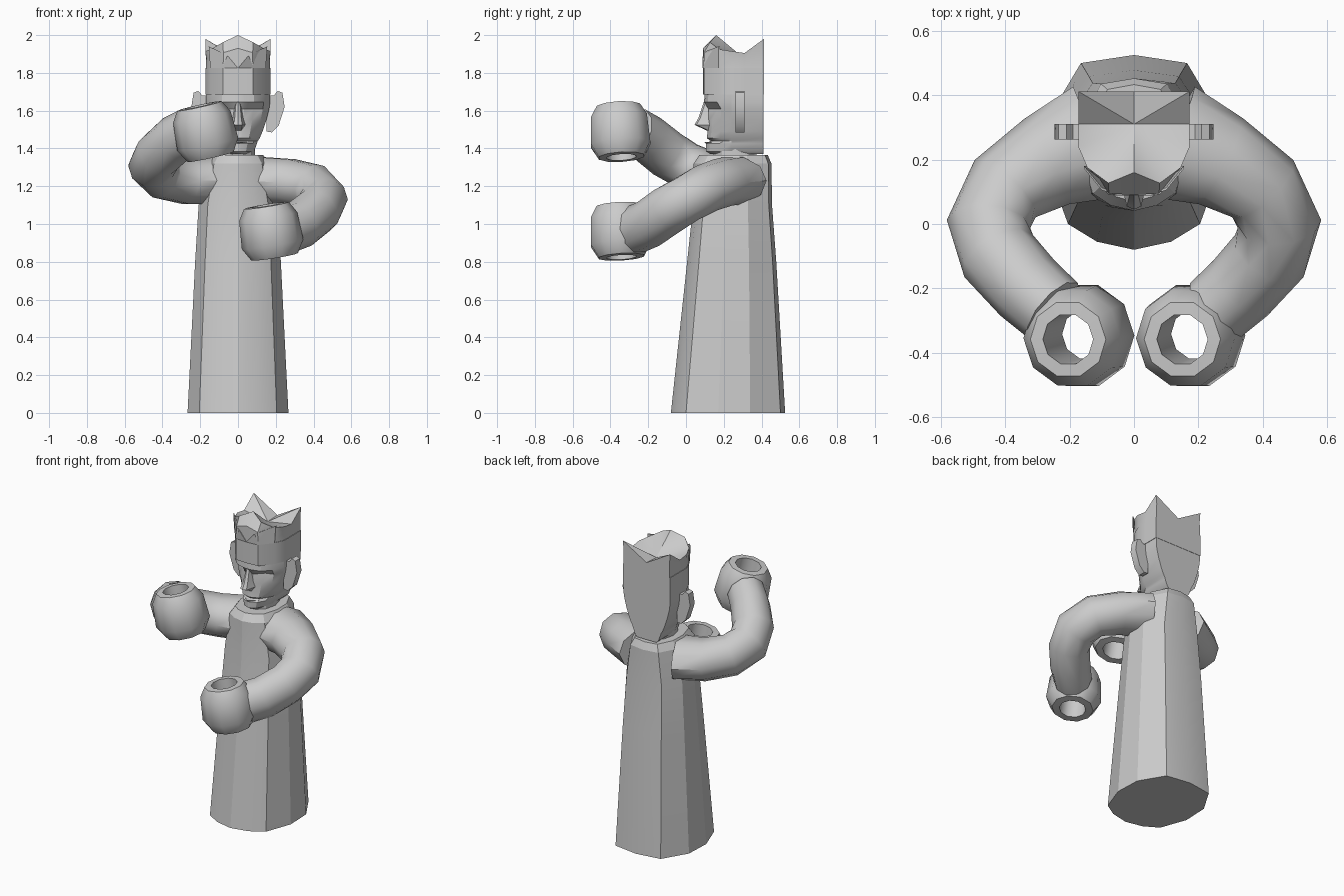
import bpy, bmesh, math
from mathutils import Vector

cube = bpy.data.objects.get("Cube")
if cube:
    bpy.data.objects.remove(cube, do_unlink=True)

grey = bpy.data.materials.new("plain grey")
grey.use_nodes = True
tone = (0.6, 0.6, 0.6, 1)
grey.diffuse_color = tone
grey.node_tree.nodes["Principled BSDF"].inputs["Base Color"].default_value = tone


def finish(bm, name, angle=30):
    bmesh.ops.recalc_face_normals(bm, faces=bm.faces)
    mesh = bpy.data.meshes.new(name)
    bm.to_mesh(mesh)
    bm.free()
    mesh.materials.append(grey)
    obj = bpy.data.objects.new(name, mesh)
    bpy.context.collection.objects.link(obj)
    bpy.ops.object.select_all(action='DESELECT')
    obj.select_set(True)
    bpy.context.view_layer.objects.active = obj
    bpy.ops.object.shade_smooth_by_angle(angle=math.radians(angle))
    return obj


def loft(name, rings, angle=30, caps=True, closed=False):
    """Skin a list of equally long closed rings."""
    bm = bmesh.new()
    vs = [[bm.verts.new(p) for p in ring] for ring in rings]
    pairs = list(zip(vs, vs[1:])) + ([(vs[-1], vs[0])] if closed else [])
    for a, b in pairs:
        for i in range(len(a)):
            j = (i + 1) % len(a)
            bm.faces.new((a[i], a[j], b[j], b[i]))
    if caps:
        bm.faces.new(vs[0])
        bm.faces.new(vs[-1])
    return finish(bm, name, angle)


def mirrored(half):
    """Complete a half outline that starts and ends on the centre line."""
    return half + [(-x, y) for x, y in half[-2:0:-1]]


# Robe: faceted, tapering from hem to shoulders
hem = mirrored([(0, -.30), (.115, -.275), (.205, -.22), (.267, -.05),
                (.26, .12), (.165, .28), (0, .305)])
robe = []
for z, sx, sy, cy in ((0, 1, 1, .22), (.8, .85, .78, .24), (1.1, .78, .69, .245),
                      (1.32, .62, .68, .245), (1.365, .5, .6, .25)):
    robe.append([(x * sx, cy + y * sy, z) for x, y in hem])
loft("robe", robe, 20)

# Neck
loft("neck", [[(.09 * math.cos(t * math.pi / 5), .26 + .12 * math.sin(t * math.pi / 5), z)
               for t in range(10)] for z in (1.34, 1.43)])


# Arms: bent tubes sweeping round to the hands
def arm(name, side, heights):
    path = [(.12, .255), (.27, .195), (.40, .11), (.452, 0), (.42, -.10), (.33, -.20), (.25, -.27)]
    wide = (.185, .15, .13, .13, .125, .12, .115)
    pts = [Vector((side * x, y, z)) for (x, y), z in zip(path, heights)]
    rings = []
    for i, p in enumerate(pts):
        d = (pts[min(i + 1, 6)] - pts[max(i - 1, 0)]).normalized()
        across = d.cross(Vector((0, 0, 1))).normalized()
        up = across.cross(d)
        rings.append([p + across * wide[i] * math.cos(t * math.pi / 5)
                      + up * .13 * math.sin(t * math.pi / 5) for t in range(10)])
    loft(name, rings, 40)


arm("right_arm", -1, (1.23, 1.23, 1.26, 1.31, 1.37, 1.45, 1.49))
arm("left_arm", 1, (1.23, 1.22, 1.19, 1.13, 1.07, 1.0, .97))


# Hands: fists with a hole for a held rod
def hand(name, centre, axis):
    axis = Vector(axis).normalized()
    u = axis.cross(Vector((0, 1, 0))).normalized()
    v = axis.cross(u)
    rings = []
    for r, h in ((.08, .14), (.12, .138), (.155, .08), (.165, -.07), (.125, -.138), (.08, -.14)):
        rings.append([Vector(centre) + axis * h + r * (u * math.cos(t * math.pi / 5)
                      + v * math.sin(t * math.pi / 5)) for t in range(10)])
    loft(name, rings, 40, caps=False, closed=True)


hand("right_hand", (-.175, -.35, 1.49), (-.22, -.06, 1))
hand("left_hand", (.172, -.35, .962), (-.16, -.06, 1))

# Head: half-round front with a flat back; columns run from face to back
head = []
for z, w, f, eye in ((1.37, .07, .13, 0), (1.385, .085, .105, 0), (1.425, .10, .105, 0),
                     (1.44, .105, .13, 0), (1.455, .115, .11, 0), (1.49, .13, .115, 0),
                     (1.55, .15, .115, .005), (1.61, .165, .115, .035),
                     (1.645, .17, .095, 0), (1.70, .17, .10, 0)):
    half = [(0, f), (w * .2, f + .005), (w * .5, f + .02 + eye),
            (w * .8, f + .07), (w, .24), (w, .41), (0, .41)]
    head.append([(x, y, z) for x, y in mirrored(half)])
loft("head", head, 25)

# Nose and lips
loft("nose", [[(-w, .15, z), (-w * .5, f + .01, z), (0, f, z), (w * .5, f + .01, z), (w, .15, z)]
              for z, w, f in ((1.495, .035, .11), (1.525, .045, .045), (1.56, .035, .065),
                              (1.65, .02, .095))])
loft("lower_lip", [[(-w, .14, z), (0, f, z), (w, .14, z)]
                   for z, w, f in ((1.415, .04, .115), (1.435, .055, .095))])

# Ears: thin angular plates
for side, name in ((-1, "right_ear"), (1, "left_ear")):
    outline = [(.15, 1.68), (.19, 1.68), (.21, 1.705), (.235, 1.695), (.247, 1.62),
               (.215, 1.52), (.18, 1.485), (.15, 1.49)]
    loft(name, [[(side * x, y, z) for x, z in outline] for y in (.262, .31)])

# Headband
rim = mirrored([(0, .09), (.08, .095), (.145, .175), (.173, .24), (.173, .31), (.173, .412), (0, .412)])
loft("headband", [[(x, y, z) for x, y in rim] for z in (1.685, 1.825)], 40)

# Crown: front petal leaning back, two rear corner points, hollow top
bm = bmesh.new()
tops = [2.0, 1.962, 1.925, 1.915, 1.905, 1.98, 1.88]
tops += tops[-2:0:-1]
low = [bm.verts.new((x * .98, y, 1.825)) for x, y in rim]
mid = [bm.verts.new((x * .97, y, 1.825 + (t - 1.825) * .6)) for (x, y), t in zip(rim, tops)]
top = [bm.verts.new((x, y + max(0, t - 1.93) * (y < .2), t)) for (x, y), t in zip(rim, tops)]
hollow = bm.verts.new((0, .31, 1.875))
for i in range(len(low)):
    j = (i + 1) % len(low)
    bm.faces.new((low[i], low[j], mid[j], mid[i]))
    bm.faces.new((mid[i], mid[j], top[j], top[i]))
    bm.faces.new((top[i], top[j], hollow))
bm.faces.new(low)
finish(bm, "crown", 35)

# Front notch: curved leaf plates rising from the middle to each side
for side, name in ((-1, "right_crown_leaf"), (1, "left_crown_leaf")):
    outline = [(0, .088, 1.825), (.08, .092, 1.825), (.147, .172, 1.825),
               (.155, .172, 1.94), (.10, .105, 1.915), (.05, .088, 1.885)]
    loft(name, [[(side * x, y + d, z) for x, y, z in outline] for d in (0, .008)])
